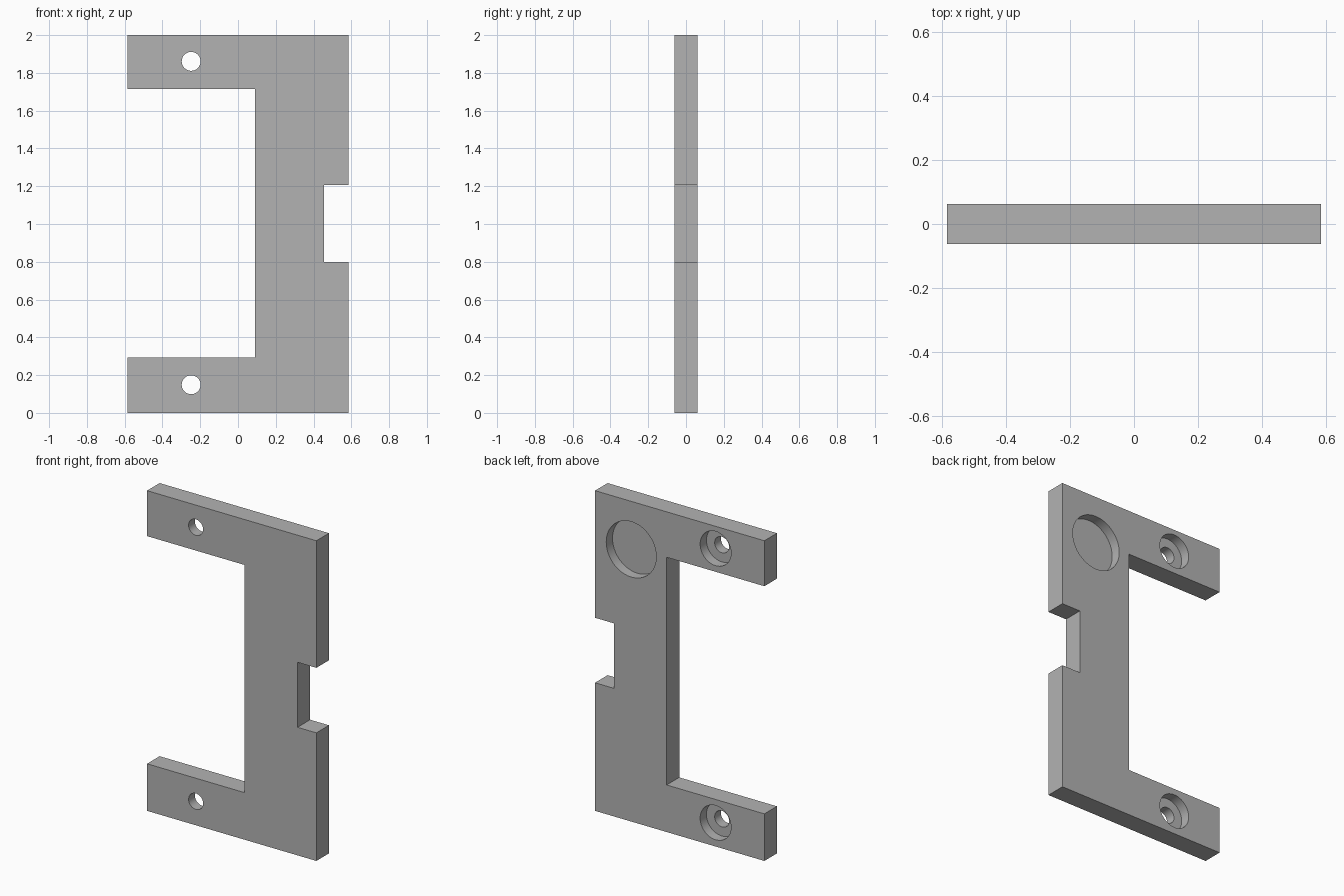
import bpy, bmesh, math
from mathutils import Matrix

cube = bpy.data.objects.get("Cube")
if cube:
    bpy.data.objects.remove(cube, do_unlink=True)

HALF_T = 0.062      # half the plate thickness
POCKET = 0.062      # depth of the blind pockets in the back face

grey = bpy.data.materials.new("plain grey")
grey.use_nodes = True
colour = (0.45, 0.45, 0.45, 1)
grey.diffuse_color = colour
grey.node_tree.nodes["Principled BSDF"].inputs["Base Color"].default_value = colour


def add_object(name, bm):
    bmesh.ops.recalc_face_normals(bm, faces=bm.faces)
    mesh = bpy.data.meshes.new(name)
    bm.to_mesh(mesh)
    bm.free()
    mesh.materials.append(grey)
    obj = bpy.data.objects.new(name, mesh)
    bpy.context.collection.objects.link(obj)
    return obj


def extruded_plate(name, outline):
    bm = bmesh.new()
    face = bm.faces.new([bm.verts.new((x, -HALF_T, z)) for x, z in outline])
    grown = bmesh.ops.extrude_face_region(bm, geom=[face])["geom"]
    verts = [v for v in grown if isinstance(v, bmesh.types.BMVert)]
    bmesh.ops.translate(bm, verts=verts, vec=(0, 2 * HALF_T, 0))
    return add_object(name, bm)


def drill(target, x, z, radius, y_start, y_end):
    """Cut a round hole along y, then discard the cutter."""
    bm = bmesh.new()
    place = Matrix.Translation((x, (y_start + y_end) / 2, z)) @ Matrix.Rotation(math.pi / 2, 4, "X")
    bmesh.ops.create_cone(bm, cap_ends=True, segments=48, radius1=radius, radius2=radius,
                          depth=y_end - y_start, matrix=place)
    cutter = add_object("hole_cutter", bm)
    cutter.hide_render = True
    mod = target.modifiers.new("hole", "BOOLEAN")
    mod.operation, mod.solver, mod.object = "DIFFERENCE", "EXACT", cutter
    bpy.ops.object.select_all(action="DESELECT")
    target.select_set(True)
    bpy.context.view_layer.objects.active = target
    bpy.ops.object.modifier_apply(modifier=mod.name)
    bpy.data.objects.remove(cutter, do_unlink=True)


# C-shaped plate with a notch in its spine
plate = extruded_plate("bracket_plate", [
    (-0.585, 0), (0.585, 0), (0.585, 0.8), (0.455, 0.8), (0.455, 1.206), (0.585, 1.206),
    (0.585, 2), (-0.585, 2), (-0.585, 1.716), (0.09, 1.716), (0.09, 0.294), (-0.585, 0.294)])

# Counterbored screw holes, one in each arm
for z in (0.149, 1.861):
    drill(plate, -0.248, z, 0.107, HALF_T - POCKET, 0.2)
    drill(plate, -0.248, z, 0.05, -0.2, 0.2)

# Large round pocket in the back of the upper corner
drill(plate, 0.335, 1.70, 0.173, HALF_T - POCKET, 0.2)

bpy.ops.object.shade_smooth_by_angle(angle=math.radians(30))
